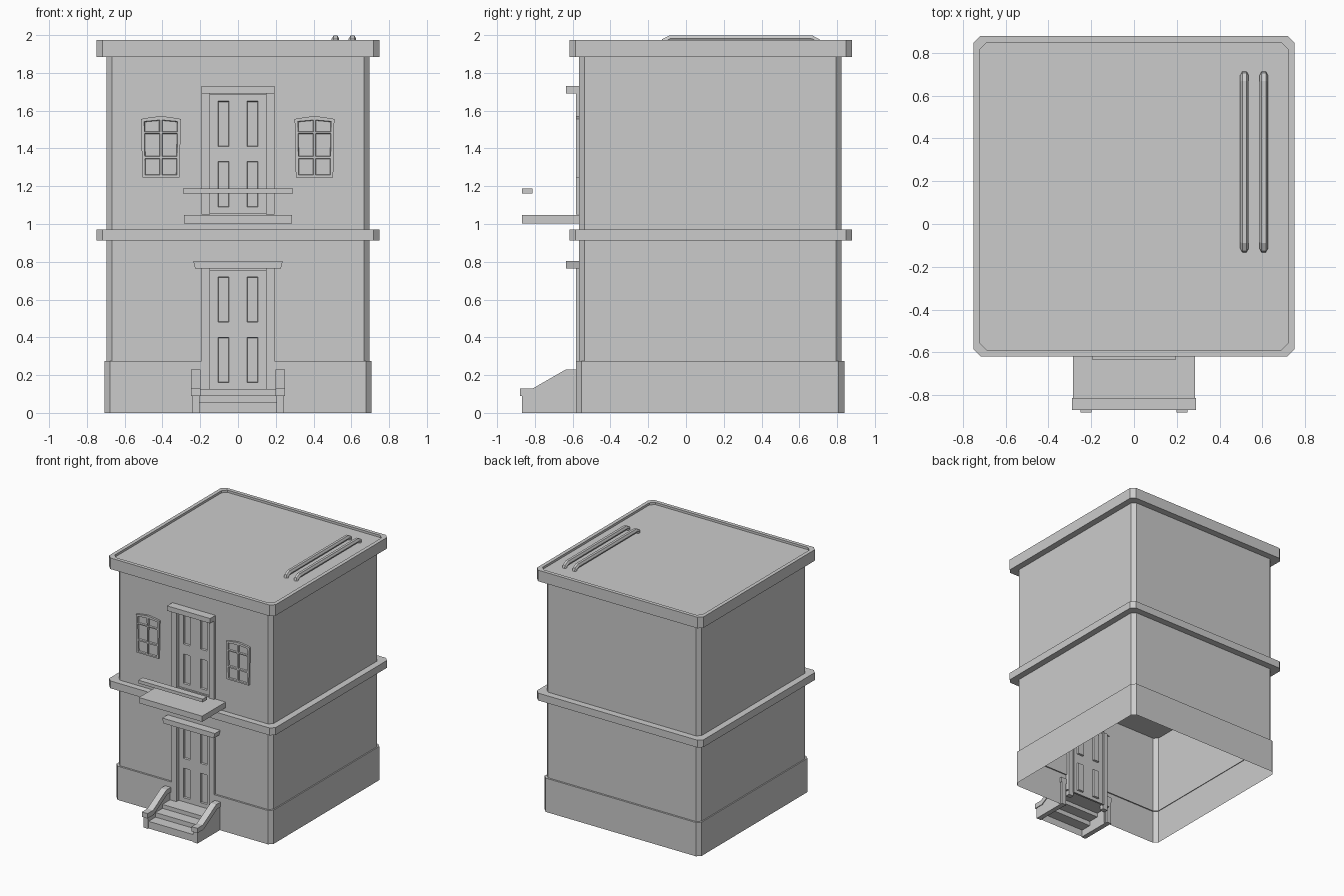
import bpy, bmesh
from mathutils import Matrix, Vector

if "Cube" in bpy.data.objects:
    bpy.data.objects.remove(bpy.data.objects["Cube"])


def finish(name, bm, fix=True):
    if fix:
        bmesh.ops.recalc_face_normals(bm, faces=bm.faces)
    me = bpy.data.meshes.new(name)
    bm.to_mesh(me)
    bm.free()
    ob = bpy.data.objects.new(name, me)
    bpy.context.collection.objects.link(ob)
    return ob


def box(name, x0, x1, y0, y1, z0, z1):
    bm = bmesh.new()
    centre = Vector((x0 + x1, y0 + y1, z0 + z1)) / 2
    bmesh.ops.create_cube(bm, size=1, matrix=Matrix.Translation(centre)
                          @ Matrix.Diagonal((x1 - x0, y1 - y0, z1 - z0, 1)))
    return finish(name, bm)


def prism(name, profile, axis, a, b):
    """Solid from a 2D profile: (y, z) points along x, or (x, z) points along y."""
    bm = bmesh.new()
    place = (lambda p, t: (t, p[0], p[1])) if axis == 'x' else (lambda p, t: (p[0], t, p[1]))
    A, B = ([bm.verts.new(place(p, t)) for p in profile] for t in (a, b))
    bm.faces.new(A)
    bm.faces.new(B)
    for i in range(len(A)):
        j = (i + 1) % len(A)
        bm.faces.new((A[i], A[j], B[j], B[i]))
    return finish(name, bm)


def plan(hx, y0, y1, c, gap=0.0):
    """Chamfered rectangle, running counter-clockwise from the middle of the front."""
    half = [(gap, y0), (hx - c, y0), (hx, y0 + c), (hx, y1 - c), (hx - c, y1)]
    return half + [(-x, y) for x, y in reversed(half)]


def stack(name, rings, closed=True, cap=False):
    """Skin a list of (plan, z) rings; optional caps on first and last."""
    bm = bmesh.new()
    R = [[bm.verts.new((x, y, z)) for x, y in pts] for pts, z in rings]
    n = len(R[0])
    for lo, hi in zip(R, R[1:]):
        for i in range(n if closed else n - 1):
            j = (i + 1) % n
            bm.faces.new((lo[i], lo[j], hi[j], hi[i]))
    if cap:
        bm.faces.new(R[0][::-1])
        bm.faces.new(R[-1])
    return finish(name, bm, fix=False)


def sunk_panel(name, xs, zs, y, rows, cols, depth, rim, warp=lambda x, z: (x, z)):
    """Front-facing grid with some cells sunk in and a rim going back to the wall."""
    bm = bmesh.new()
    V = []
    for z in zs:
        row = []
        for x in xs:
            wx, wz = warp(x, z)
            row.append(bm.verts.new((wx, y, wz)))
        V.append(row)
    sunk = []
    for r in range(len(zs) - 1):
        for c in range(len(xs) - 1):
            f = bm.faces.new((V[r][c], V[r][c + 1], V[r + 1][c + 1], V[r + 1][c]))
            if r in rows and c in cols:
                sunk.append(f)
    bm.normal_update()
    edges = [e for e in bm.edges if e.is_boundary]
    bmesh.ops.inset_individual(bm, faces=sunk, thickness=0.003, depth=-depth,
                               use_even_offset=True)
    out = bmesh.ops.extrude_edge_only(bm, edges=edges)
    for v in out['geom']:
        if isinstance(v, bmesh.types.BMVert):
            v.co.y += rim
    return finish(name, bm, fix=False)


FRONT, BACK = -0.567, 0.823

# Hollow plinth and storey walls, open at the doorways
base = lambda gap: plan(0.707, -0.582, 0.838, 0.03, gap)
wall = lambda gap: plan(0.697, FRONT, BACK, 0.03, gap)
stack("plinth", [(base(0.19), 0), (base(0.19), 0.275), (wall(0.19), 0.275)], closed=False)
stack("lower_wall", [(wall(0.15), 0.27), (wall(0.15), 0.76), (wall(0.15), 0.915)], closed=False)
stack("upper_wall", [(wall(0.15), 0.97), (wall(0.15), 1.89)], closed=False)
box("lower_wall_over_door", -0.15, 0.15, FRONT, -0.55, 0.755, 0.915)
box("upper_wall_over_door", -0.15, 0.15, FRONT, -0.55, 1.685, 1.89)
box("upper_wall_under_door", -0.15, 0.15, FRONT, -0.55, 0.97, 1.055)

# Band between storeys, and cornice with a sunken roof
trim = plan(0.75, -0.618, 0.878, 0.032)
inner = plan(0.72, -0.588, 0.848, 0.032)
stack("storey_band", [(trim, 0.912), (trim, 0.972)], cap=True)
stack("cornice_roof", [(trim, 1.883), (trim, 1.973), (inner, 1.973), (inner, 1.955)], cap=True)

# Doors with four sunken panels and side posts
for tag, dz in (("lower", 0.0), ("upper", 0.93)):
    sunk_panel(tag + "_door", [-0.15, -0.105, -0.048, 0.048, 0.105, 0.15],
               [z + dz for z in (0.12, 0.16, 0.4, 0.48, 0.72, 0.765)],
               -0.552, (1, 3), (1, 3), 0.014, 0.015)
    for s in (-1, 1):
        x0, x1 = sorted((s * 0.147, s * 0.193))
        box(tag + "_door_post", x0, x1, -0.583, -0.545, 0.09 + dz + (0.03 if dz else 0), 0.765 + dz)
prism("lower_lintel", [(-0.227, 0.764), (0.227, 0.764), (0.237, 0.805), (-0.237, 0.805)],
      'y', -0.636, -0.56)
box("upper_lintel", -0.194, 0.194, -0.636, -0.56, 1.69, 1.73)

# Windows: slightly arched and tapered, two by three panes
for cx in (-0.408, 0.405):
    def warp(x, z, cx=cx):
        t = (z - 1.247) / 0.308
        bow = 1 - (x / 0.105) ** 2
        return cx + x * (0.94 + 0.06 * t), z + 0.016 * bow * max(0, t - 0.85) / 0.15
    sunk_panel("window", [-0.105, -0.089, -0.006, 0.006, 0.089, 0.105],
               [1.247, 1.259, 1.346, 1.358, 1.48, 1.488, 1.54, 1.555],
               -0.583, (1, 3, 5), (1, 3), 0.011, 0.02, warp)

# Balcony slab and floating handrail
box("balcony_slab", -0.285, 0.285, -0.868, -0.56, 1.002, 1.048)
box("balcony_rail", -0.29, 0.29, -0.868, -0.812, 1.162, 1.188)

# Front steps: open underneath
bm = bmesh.new()
path = [(-0.86, 0), (-0.86, 0.058), (-0.77, 0.058), (-0.77, 0.095),
        (-0.68, 0.095), (-0.68, 0.127), (-0.545, 0.127)]
L, R = ([bm.verts.new((x, y, z)) for y, z in path] for x in (-0.21, 0.21))
for i in range(len(path) - 1):
    bm.faces.new((L[i], R[i], R[i + 1], L[i + 1]))
finish("steps", bm, fix=False)

# Step side walls with sloping copings
for s in (-1, 1):
    a, b = sorted((s * 0.204, s * 0.244))
    prism("step_side", [(-0.868, 0), (-0.868, 0.1), (-0.81, 0.1), (-0.63, 0.2),
                        (-0.565, 0.2), (-0.565, 0)], 'x', a, b)
    a, b = sorted((s * 0.198, s * 0.25))
    prism("step_coping", [(-0.88, 0.09), (-0.88, 0.13), (-0.81, 0.13), (-0.636, 0.23),
                          (-0.565, 0.23), (-0.565, 0.19), (-0.625, 0.19), (-0.8, 0.09)], 'x', a, b)

# Roof pipes with bent-down ends
for x in (0.516, 0.606):
    cu = bpy.data.curves.new("roof_pipe", 'CURVE')
    cu.dimensions = '3D'
    cu.bevel_depth = 0.02
    cu.bevel_resolution = 1
    cu.use_fill_caps = True
    pts = [(-0.117, 1.945), (-0.112, 1.968), (-0.085, 1.981),
           (0.665, 1.981), (0.692, 1.968), (0.697, 1.945)]
    sp = cu.splines.new('POLY')
    sp.points.add(len(pts) - 1)
    for p, (y, z) in zip(sp.points, pts):
        p.co = (x, y, z, 1)
    sp.use_smooth = False
    bpy.context.collection.objects.link(bpy.data.objects.new("roof_pipe", cu))
